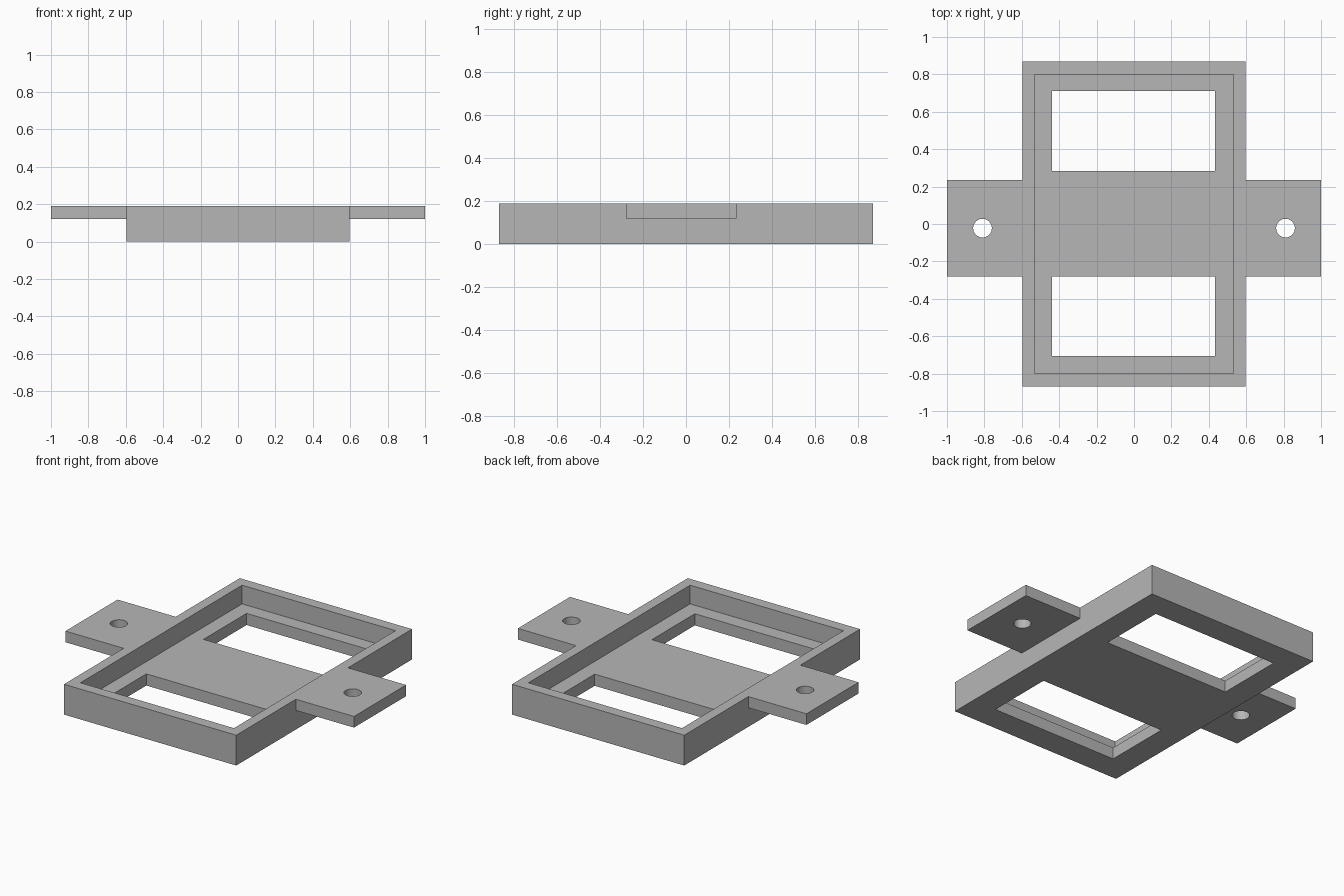
import bpy

cube = bpy.data.objects.get("Cube")
if cube:
    bpy.data.objects.remove(cube, do_unlink=True)

HEIGHT = 0.19
FLOOR = 0.073
TAB_BOTTOM = 0.12
TAB_Y = -0.022

grey = bpy.data.materials.new("plain grey")
grey.use_nodes = True
colour = (0.47, 0.47, 0.47, 1)
grey.diffuse_color = colour
grey.node_tree.nodes["Principled BSDF"].inputs["Base Color"].default_value = colour


def box(name, x, y, z):
    """Box from (min, max) ranges on each axis."""
    bpy.ops.mesh.primitive_cube_add(size=1)
    ob = bpy.context.object
    ob.name = name
    ob.location = [(a + b) / 2 for a, b in (x, y, z)]
    ob.scale = [b - a for a, b in (x, y, z)]
    bpy.ops.object.transform_apply(location=True, rotation=False, scale=True)
    ob.data.materials.append(grey)
    return ob


def combine(target, other, operation):
    """Apply a boolean and discard the helper."""
    mod = target.modifiers.new(operation.lower(), 'BOOLEAN')
    mod.operation = operation
    mod.solver = 'EXACT'
    mod.object = other
    bpy.context.view_layer.objects.active = target
    bpy.ops.object.modifier_apply(modifier=mod.name)
    bpy.data.objects.remove(other, do_unlink=True)


# Rectangular tray body
frame = box("mounting_frame", (-0.597, 0.597), (-0.87, 0.87), (0, HEIGHT))

# Side tabs, each with a round screw hole
for side, name in ((-1, "right_tab"), (1, "left_tab")):
    x = sorted((side * 0.57, side))
    tab = box(name, x, (TAB_Y - 0.258, TAB_Y + 0.258), (TAB_BOTTOM, HEIGHT))
    combine(frame, tab, 'UNION')
    bpy.ops.mesh.primitive_cylinder_add(vertices=32, radius=0.05, depth=0.5,
                                        location=(side * 0.81, TAB_Y, HEIGHT))
    hole = bpy.context.object
    hole.data.materials.append(grey)
    combine(frame, hole, 'DIFFERENCE')

# Recess open at the top
combine(frame, box("recess", (-0.532, 0.532), (-0.8, 0.8), (FLOOR, 0.5)), 'DIFFERENCE')

# Two windows through the floor, leaving a bridge between them
for y in ((-0.707, -0.282), (0.284, 0.71)):
    combine(frame, box("window", (-0.438, 0.434), y, (-0.2, 0.5)), 'DIFFERENCE')

# Smooth hole walls, crisp edges
bpy.ops.object.select_all(action='DESELECT')
frame.select_set(True)
bpy.context.view_layer.objects.active = frame
bpy.ops.object.shade_smooth_by_angle()
